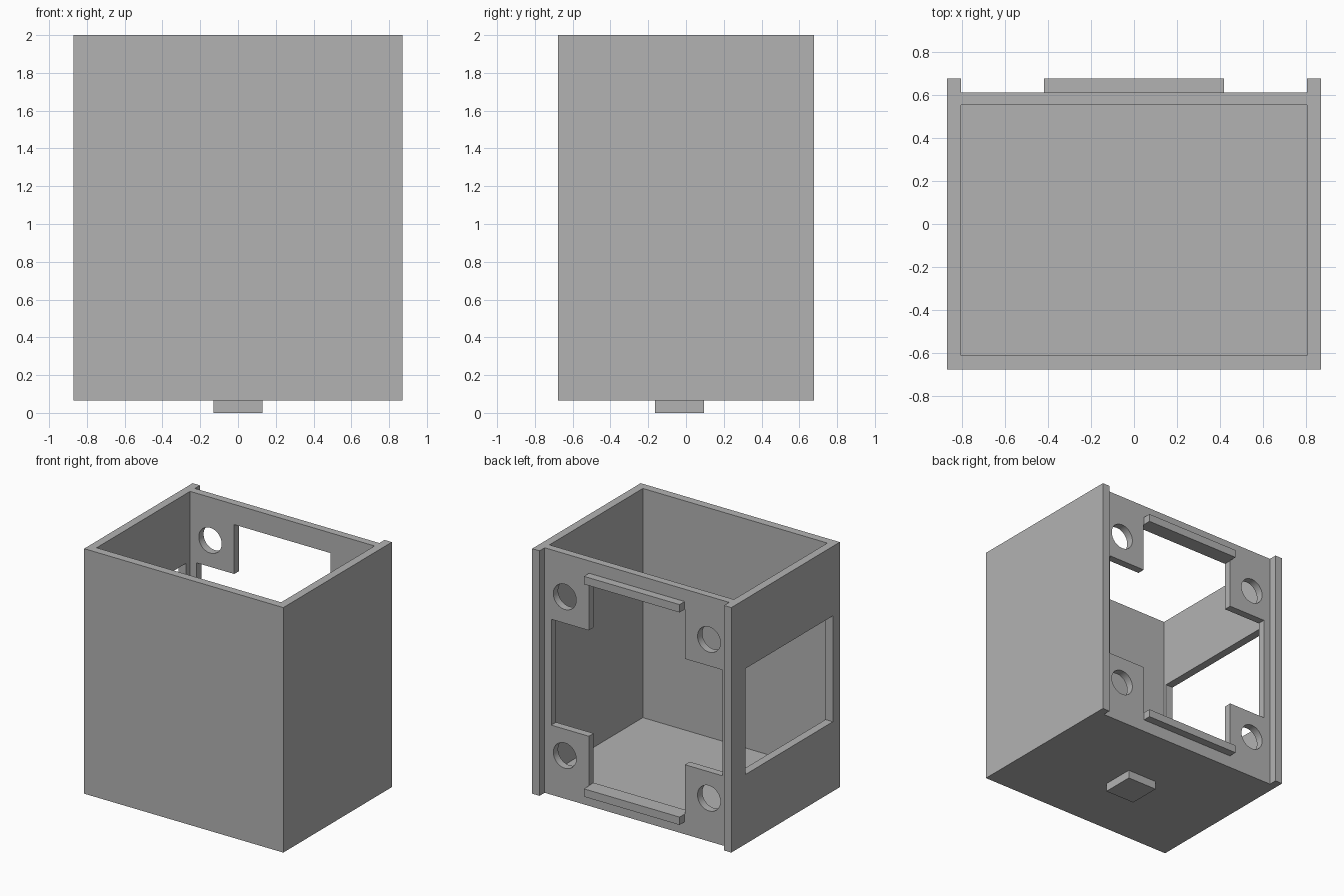
import bpy
import math
from mathutils import Vector

cube = bpy.data.objects.get("Cube")
if cube:
    bpy.data.objects.remove(cube, do_unlink=True)

grey = bpy.data.materials.new("plain_grey")
grey.use_nodes = True
grey.diffuse_color = (0.45, 0.45, 0.45, 1)
grey.node_tree.nodes["Principled BSDF"].inputs["Base Color"].default_value = (0.45, 0.45, 0.45, 1)


def box(name, low, high):
    """Box between two opposite corners."""
    low, high = Vector(low), Vector(high)
    bpy.ops.mesh.primitive_cube_add(size=1, location=(low + high) / 2)
    obj = bpy.context.object
    obj.name = name
    obj.scale = high - low
    bpy.ops.object.transform_apply(location=False, rotation=False, scale=True)
    obj.data.materials.append(grey)
    return obj


def cut(target, cutter):
    """Subtract the cutter, then discard it."""
    cutter.hide_render = True
    mod = target.modifiers.new("cut", "BOOLEAN")
    mod.operation = "DIFFERENCE"
    mod.solver = "EXACT"
    mod.object = cutter
    bpy.context.view_layer.objects.active = target
    bpy.ops.object.modifier_apply(modifier=mod.name)
    bpy.data.objects.remove(cutter, do_unlink=True)


HX, HY, BASE, TOP = 0.87, 0.677, 0.065, 2.0
WALL = 0.064
INNER = HX - WALL
BACK = HY - WALL              # outer face of the recessed back panel
MID = (BASE + TOP) / 2

# Open-topped case with a back panel recessed between the side walls
case = box("case", (-HX, -HY, BASE), (HX, HY, TOP))
cut(case, box("cavity", (-INNER, -HY + WALL, 0.19), (INNER, BACK - 0.06, 2.2)))
cut(case, box("back_recess", (-INNER, BACK, -0.2), (INNER, 0.9, 2.2)))

# Cross-shaped back opening that leaves four corner tabs
cut(case, box("wide_opening", (-0.748, 0.4, MID - 0.418), (0.748, 0.8, MID + 0.418)))
cut(case, box("tall_opening", (-0.42, 0.4, MID - 0.808), (0.42, 0.8, MID + 0.808)))

# Window in the right wall
cut(case, box("side_window", (-1.0, -0.59, MID - 0.418), (-0.7, 0.502, MID + 0.418)))

# Round hole in each tab
for sx in (-1, 1):
    for sz in (-1, 1):
        bpy.ops.mesh.primitive_cylinder_add(
            vertices=48, radius=0.1, depth=0.3,
            location=(sx * 0.63, 0.58, MID + sz * 0.627),
            rotation=(math.pi / 2, 0, 0))
        hole = bpy.context.object
        hole.data.materials.append(grey)
        cut(case, hole)

bpy.ops.object.select_all(action="DESELECT")
case.select_set(True)
bpy.context.view_layer.objects.active = case
bpy.ops.object.shade_smooth_by_angle(angle=math.radians(30))

# Ledges above and below the back opening
box("upper_ledge", (-0.418, BACK, MID + 0.808), (0.418, HY, MID + 0.87))
box("lower_ledge", (-0.418, BACK, MID - 0.87), (0.418, HY, MID - 0.808))

# Square peg under the floor
box("base_peg", (-0.13, -0.165, 0), (0.13, 0.095, BASE))
